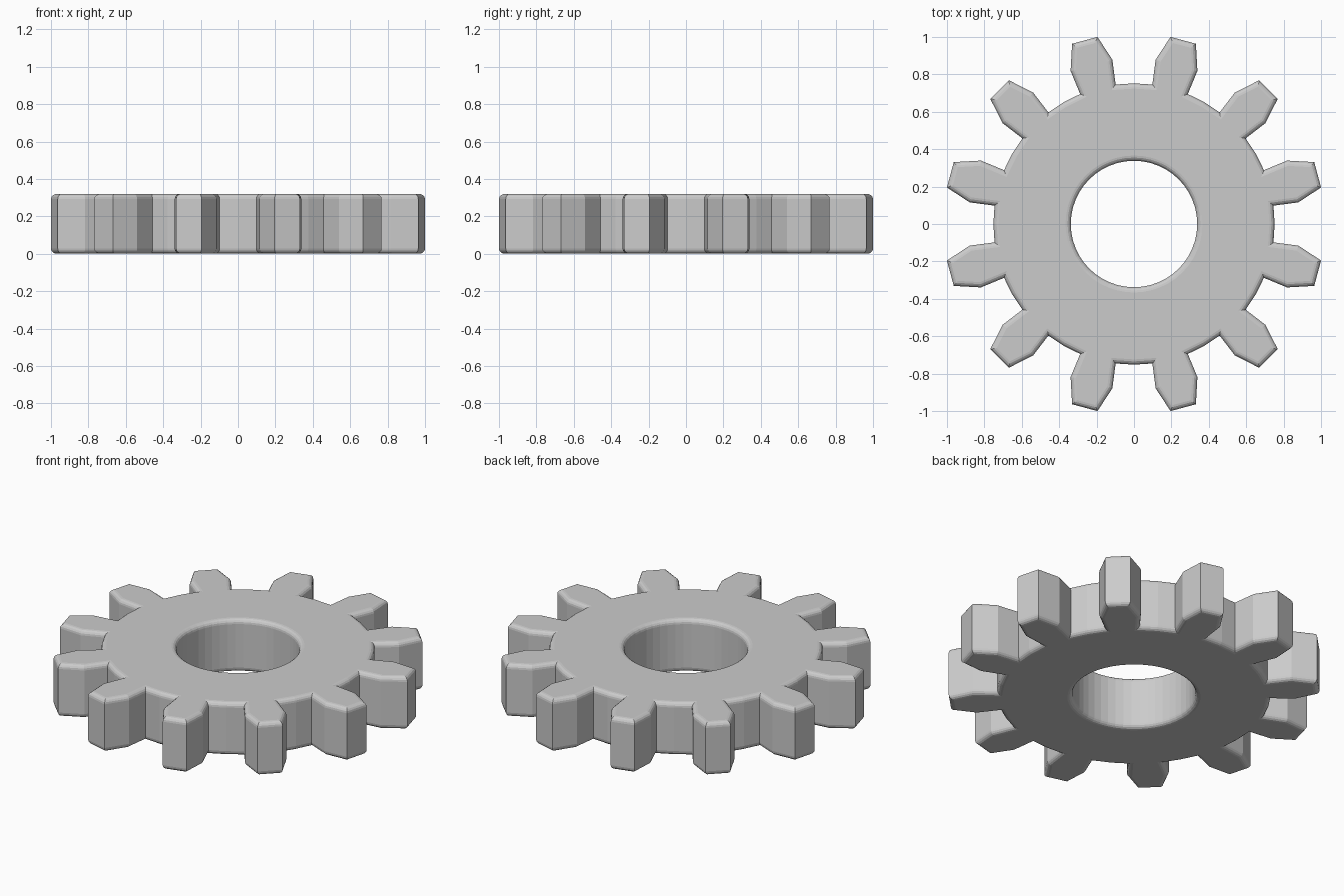
import bpy, bmesh
from math import sin, cos, radians

if "Cube" in bpy.data.objects:
    bpy.data.objects.remove(bpy.data.objects["Cube"])

TEETH = 12
HEIGHT = 0.32
R_BORE, R_ROOT, R_PITCH, R_TIP = 0.338, 0.752, 0.886, 1.019
BEVEL = 0.028

bm = bmesh.new()


def point(radius, degrees):
    a = radians(degrees)
    return bm.verts.new((radius * cos(a), radius * sin(a), 0))


# Flat gear outline: each sector has one tooth and one valley
for i in range(TEETH):
    a = i * 360 / TEETH
    bore = [point(R_BORE, a + d) for d in (-7.5, 0, 7.5, 15, 22.5)]
    root = [point(R_ROOT, a + d) for d in (-7.5, 0, 7.5, 22.5)]
    tooth = [point(R_PITCH, a + 7.5), point(R_TIP, a + 11.05),
             point(R_TIP, a + 18.95), point(R_PITCH, a + 22.5)]
    for k in range(2):
        bm.faces.new((bore[k], root[k], root[k + 1], bore[k + 1]))
    bm.faces.new((bore[2], root[2], *tooth, root[3], bore[4], bore[3]))
bmesh.ops.remove_doubles(bm, verts=bm.verts, dist=1e-4)

# Thicken into a solid
ext = bmesh.ops.extrude_face_region(bm, geom=bm.faces[:], use_keep_orig=True)
for v in ext["geom"]:
    if isinstance(v, bmesh.types.BMVert):
        v.co.z = HEIGHT
bmesh.ops.recalc_face_normals(bm, faces=bm.faces)

# Round the upper and lower rims of the teeth and the bore
bm.normal_update()
rims = [e for e in bm.edges
        if abs(e.verts[0].co.z - e.verts[1].co.z) < 1e-5
        and len(e.link_faces) == 2 and e.calc_face_angle() > 1]
bmesh.ops.bevel(bm, geom=rims, offset=BEVEL, offset_type='OFFSET',
                segments=4, profile=0.5, affect='EDGES')

mesh = bpy.data.meshes.new("gear_wheel")
bm.to_mesh(mesh)
bm.free()
gear = bpy.data.objects.new("gear_wheel", mesh)
bpy.context.collection.objects.link(gear)
